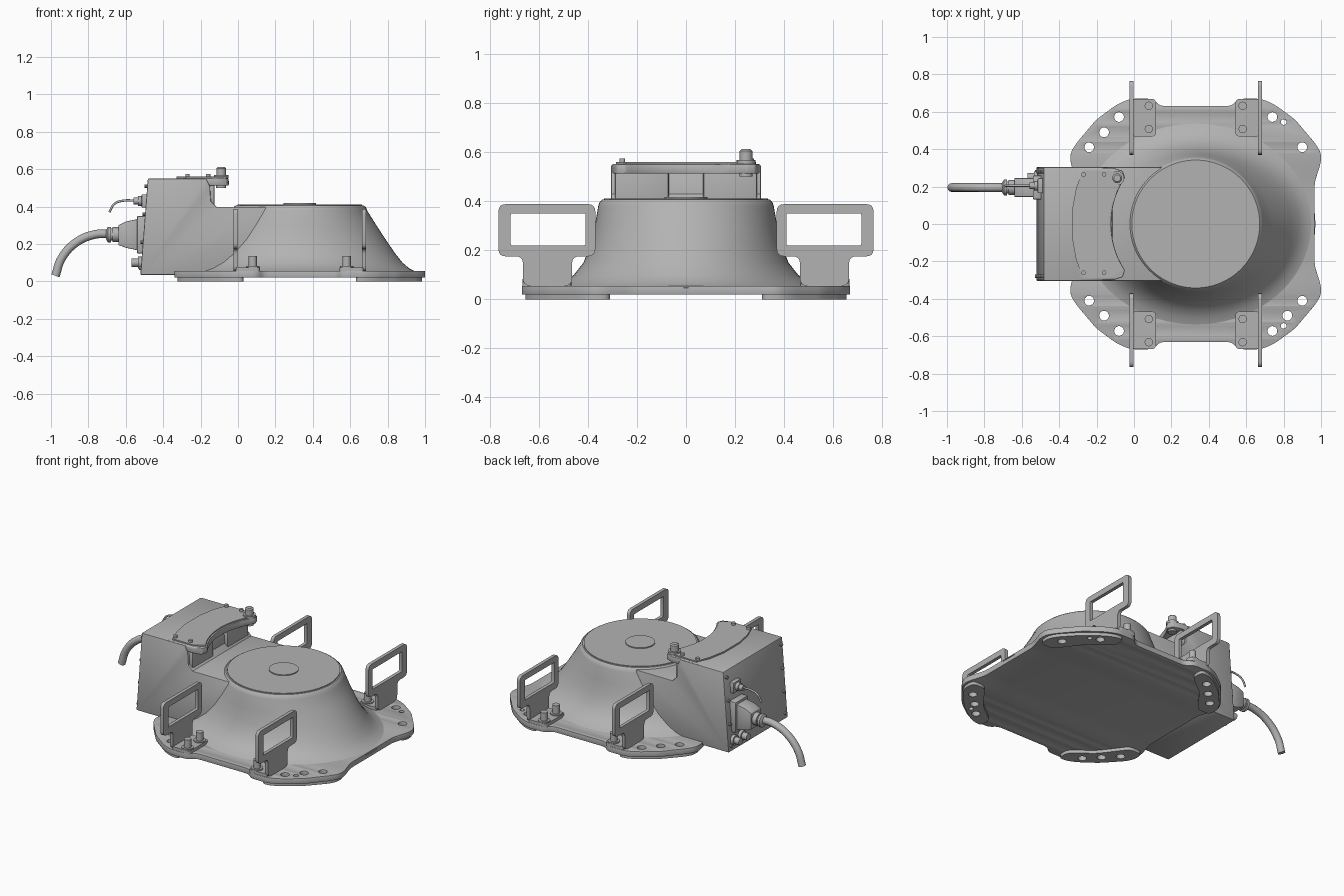
import bpy, bmesh, math
from mathutils import Vector, Matrix

cube = bpy.data.objects.get("Cube")
if cube:
    bpy.data.objects.remove(cube)

grey = bpy.data.materials.new("cast_grey")
grey.use_nodes = True
grey.diffuse_color = (0.45, 0.45, 0.45, 1)
grey.node_tree.nodes["Principled BSDF"].inputs["Base Color"].default_value = (0.45, 0.45, 0.45, 1)

CX = 0.33  # axis of the round housing
FLAT = (0, 0, 0)
SIDE = (math.pi / 2, 0, 0)               # profile drawn in x, z
EDGE = (math.pi / 2, 0, math.pi / 2)     # profile drawn in y, z


def finish(obj, bevel=0):
    bpy.ops.object.select_all(action='DESELECT')
    obj.select_set(True)
    bpy.context.view_layer.objects.active = obj
    if obj.type == 'CURVE':
        bpy.ops.object.convert(target='MESH')
        obj = bpy.context.object
    bm = bmesh.new()
    bm.from_mesh(obj.data)
    bmesh.ops.remove_doubles(bm, verts=bm.verts, dist=0.0002)
    bmesh.ops.recalc_face_normals(bm, faces=bm.faces)
    bm.to_mesh(obj.data)
    bm.free()
    if bevel:
        mod = obj.modifiers.new("soft_edge", 'BEVEL')
        mod.width, mod.segments, mod.angle_limit = bevel, 2, math.radians(50)
        bpy.ops.object.modifier_apply(modifier=mod.name)
    obj.data.materials.clear()
    obj.data.materials.append(grey)
    bpy.ops.object.shade_smooth_by_angle(angle=math.radians(35))
    return obj


def rounded(points, r):
    pts, out = [Vector(p) for p in points], []
    for i, p in enumerate(pts):
        a, b = pts[i - 1] - p, pts[(i + 1) % len(pts)] - p
        s = p + a.normalized() * min(r, a.length * 0.45)
        e = p + b.normalized() * min(r, b.length * 0.45)
        for k in range(5):
            t = k / 4
            out.append(s * (1 - t) ** 2 + p * 2 * t * (1 - t) + e * t * t)
    return out


def circle(x, y, r, n=20):
    return [(x + r * math.cos(2 * math.pi * i / n), y + r * math.sin(2 * math.pi * i / n)) for i in range(n)]


def plate(name, loops, lo, hi, rot=FLAT, bevel=0):
    # Filled outline (first loop) with holes (other loops), extruded from lo to hi
    cu = bpy.data.curves.new(name, 'CURVE')
    cu.dimensions, cu.fill_mode, cu.extrude = '2D', 'BOTH', (hi - lo) / 2
    for loop in loops:
        sp = cu.splines.new('POLY')
        sp.points.add(len(loop) - 1)
        for pt, p in zip(sp.points, loop):
            pt.co = (p[0], p[1], 0, 1)
        sp.use_cyclic_u = True
    obj = bpy.data.objects.new(name, cu)
    bpy.context.collection.objects.link(obj)
    mid = (lo + hi) / 2
    obj.rotation_euler = rot
    obj.location = {FLAT: (0, 0, mid), SIDE: (0, mid, 0), EDGE: (mid, 0, 0)}[rot]
    return finish(obj, bevel)


def box(name, lo, hi, bevel=0):
    return plate(name, [[(lo[0], lo[1]), (hi[0], lo[1]), (hi[0], hi[1]), (lo[0], hi[1])]], lo[2], hi[2], FLAT, bevel)


def loft(name, rings):
    # Skin over a list of point rings, closed at both ends
    bm = bmesh.new()
    rows = [[bm.verts.new(p) for p in ring] for ring in rings]
    n = len(rows[0])
    for a, b in zip(rows, rows[1:]):
        for i in range(n):
            bm.faces.new((a[i], a[(i + 1) % n], b[(i + 1) % n], b[i]))
    bm.faces.new(rows[0])
    bm.faces.new(rows[-1])
    me = bpy.data.meshes.new(name)
    bm.to_mesh(me)
    bm.free()
    obj = bpy.data.objects.new(name, me)
    bpy.context.collection.objects.link(obj)
    return finish(obj)


def turned(name, base, profile, axis='Z', n=24):
    # Turned part: profile of (distance along axis, radius) from a base point
    rings = []
    for d, r in profile:
        ring = circle(0, 0, r, n)
        rings.append([Vector(base) + (Vector((a, b, d)) if axis == 'Z' else Vector((-d, a, b))) for a, b in ring])
    return loft(name, rings)


def cable(name, points, r):
    cu = bpy.data.curves.new(name, 'CURVE')
    cu.dimensions, cu.bevel_depth, cu.bevel_resolution, cu.use_fill_caps = '3D', r, 4, True
    sp = cu.splines.new('BEZIER')
    sp.bezier_points.add(len(points) - 1)
    for bp, p in zip(sp.bezier_points, points):
        bp.co = p
        bp.handle_left_type = bp.handle_right_type = 'AUTO'
    obj = bpy.data.objects.new(name, cu)
    bpy.context.collection.objects.link(obj)
    finish(obj)


# Base plate with four lobes and mounting holes
quarter = [(0.635, 0.22), (0.67, 0.33), (0.67, 0.38), (0.64, 0.43), (0.53, 0.56),
           (0.42, 0.64), (0.35, 0.67), (0.23, 0.67), (0.19, 0.63)]
outline = []
for sx, sy in ((1, 1), (-1, 1), (-1, -1), (1, -1)):
    pts = [(CX + sx * u, sy * v) for u, v in quarter]
    outline += pts if sx * sy > 0 else pts[::-1]
corners = {}
for sx, side in ((1, "left"), (-1, "right")):
    for sy, end in ((1, "back"), (-1, "front")):
        holes = [(0.57, 0.41, 0.026), (0.41, 0.572, 0.026)]
        if (sx, sy) != (1, 1):
            holes.append((0.49, 0.49, 0.026))
        if sx > 0:
            holes.append((0.47, 0.545, 0.015))
        corners[sx, sy] = (end + "_" + side, [circle(CX + sx * u, sy * v, r) for u, v, r in holes])
all_holes = [h for _, hs in corners.values() for h in hs]
plate("base_plate", [rounded(outline, 0.03)] + all_holes, 0.02, 0.055, FLAT, 0.006)

# Foot pads, lifting handles and their bolts at each corner
pad = [(0.65, 0.31), (0.655, 0.38), (0.63, 0.43), (0.52, 0.55), (0.41, 0.63),
       (0.35, 0.655), (0.30, 0.655), (0.30, 0.58), (0.44, 0.47), (0.56, 0.31)]
frame = [(0.37, 0.175), (0.37, 0.388), (0.765, 0.388), (0.765, 0.175),
         (0.665, 0.175), (0.665, 0.055), (0.465, 0.055), (0.465, 0.175)]
window = [(0.41, 0.22), (0.41, 0.35), (0.715, 0.35), (0.715, 0.22)]
for (sx, sy), (where, holes) in corners.items():
    plate("foot_pad_" + where, [rounded([(CX + sx * u, sy * v) for u, v in pad], 0.03)] + holes, 0, 0.022)
    hx = CX + sx * 0.343
    plate("handle_" + where, [rounded([(sy * a, b) for a, b in frame], 0.03),
                              rounded([(sy * a, b) for a, b in window], 0.006)], hx - 0.011, hx + 0.011, EDGE)
    flange = [(hx, 0.468), (hx - sx * 0.13, 0.468), (hx - sx * 0.13, 0.668), (hx, 0.668)]
    plate("handle_flange_" + where, [rounded([(x, sy * y) for x, y in flange], 0.02)], 0.05, 0.075)
    for i, y in enumerate((0.508, 0.632)):
        turned(f"handle_bolt_{where}_{i + 1}", (hx - sx * 0.092, sy * y, 0.07),
               [(0, 0.036), (0.012, 0.036), (0.012, 0.022), (0.065, 0.022)])

# Bell-shaped housing, flaring more along x than along y
bell = [(0.045, 0.64, 0.56), (0.058, 0.61, 0.53), (0.07, 0.585, 0.50), (0.10, 0.55, 0.457),
        (0.15, 0.51, 0.418), (0.22, 0.462, 0.39), (0.30, 0.41, 0.372), (0.38, 0.36, 0.358),
        (0.395, 0.355, 0.353), (0.407, 0.342, 0.342)]
loft("bell_housing", [[(CX + rx * x, ry * y, z) for x, y in circle(0, 0, 1, 72)] for z, rx, ry in bell])
turned("housing_cap", (CX, 0, 0.40), [(0, 0.334), (0.012, 0.334)], n=72)
turned("centre_disc", (CX, 0, 0.405), [(0, 0.088), (0.013, 0.088)], n=40)

# Cabinet with the neck that joins it to the housing
profile = [(-0.522, 0.035), (-0.482, 0.55), (-0.17, 0.55), (-0.15, 0.51), (-0.145, 0.43), (-0.115, 0.398),
           (0.15, 0.398), (0.15, 0.05), (-0.3, 0.05), (-0.33, 0.035)]
plate("cabinet", [profile], -0.305, 0.305, SIDE, 0.006)
for s, side in ((1, "back"), (-1, "front")):
    box("notch_panel_" + side, (-0.2, min(s * 0.07, s * 0.29), 0.39), (-0.125, max(s * 0.07, s * 0.29), 0.52), 0.01)


def arc(r, half):
    return [(CX - r * math.cos(a), r * math.sin(a)) for a in [half * (1 - i / 10) for i in range(21)]]


# Overhanging top with a concave edge, and the curved lid on it
plate("cabinet_overhang", [[(-0.3, 0.3), (-0.11, 0.3), (-0.06, 0.283)] + arc(0.452, 0.58)
                           + [(-0.06, -0.283), (-0.11, -0.3), (-0.3, -0.3)]], 0.512, 0.552, FLAT, 0.006)
lid = [(-0.275, -0.285), (-0.31, -0.19), (-0.33, -0.08), (-0.33, 0.08), (-0.31, 0.19), (-0.275, 0.285), (-0.12, 0.285)]
plate("cabinet_lid", [lid + arc(0.462, 0.56) + [(-0.12, -0.285)]], 0.545, 0.56)
for i, (x, y) in enumerate([(a, b) for a in (-0.27, -0.16) for b in (-0.26, 0.265)]):
    turned(f"lid_screw_{i + 1}", (x, y, 0.55), [(0, 0.012), (0.025, 0.012)], n=12)
turned("lid_knob", (-0.09, 0.245, 0.5), [(0, 0.027), (0.052, 0.027), (0.052, 0.038), (0.068, 0.038), (0.068, 0.026),
                                        (0.105, 0.026), (0.112, 0.018)])

# Main connector, gland and power cable
box("connector_socket", (-0.54, 0.13, 0.15), (-0.49, 0.26, 0.35), 0.008)
plate("connector_hood", [[(-0.53, 0.165), (-0.53, 0.335), (-0.6, 0.32), (-0.64, 0.30), (-0.64, 0.195), (-0.6, 0.18)]],
      0.145, 0.245, SIDE, 0.01)
turned("cable_gland", (-0.62, 0.195, 0.25), [(0, 0.04), (0.05, 0.04), (0.05, 0.032), (0.06, 0.032),
                                            (0.06, 0.042), (0.075, 0.042), (0.085, 0.026)], 'X')
cable("power_cable", [(-0.68, 0.195, 0.255), (-0.77, 0.195, 0.25), (-0.87, 0.195, 0.205),
                      (-0.945, 0.195, 0.12), (-0.976, 0.195, 0.03)], 0.023)

# Signal connector with its thin cable, and two lower sockets
box("signal_socket", (-0.515, 0.165, 0.395), (-0.48, 0.245, 0.465), 0.005)
turned("signal_plug", (-0.5, 0.205, 0.43), [(0, 0.026), (0.035, 0.026), (0.035, 0.018), (0.06, 0.018)], 'X')
cable("signal_cable", [(-0.55, 0.205, 0.432), (-0.61, 0.205, 0.432), (-0.66, 0.205, 0.415), (-0.688, 0.205, 0.37)], 0.006)
for i, y in enumerate((0.17, 0.25)):
    turned(f"lower_socket_{i + 1}", (-0.505, y, 0.1), [(0, 0.032), (0.03, 0.032), (0.03, 0.022), (0.065, 0.022)], 'X')

# Screws around the connector panel
for i, (y, z) in enumerate([(a, b) for a in (-0.28, 0.28) for b in (0.07, 0.21, 0.36, 0.51)]):
    turned(f"panel_screw_{i + 1}", (-0.515 + z * 0.07, y, z), [(0, 0.01), (0.02, 0.01)], 'X', 10)
